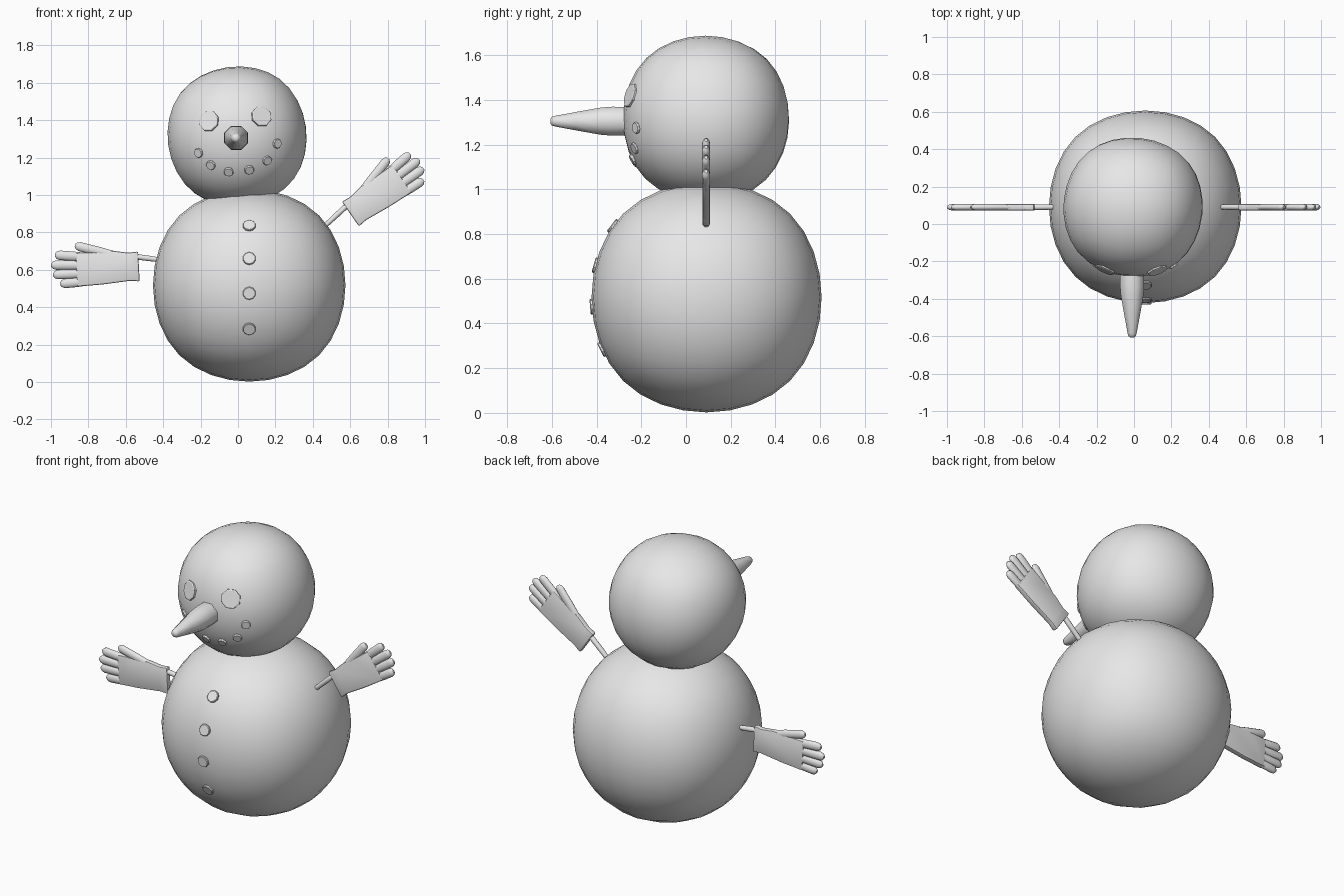
import bpy, bmesh, math
from mathutils import Vector, Matrix

cube = bpy.data.objects.get("Cube")
if cube:
    bpy.data.objects.remove(cube, do_unlink=True)

# One plain grey for every part
grey = bpy.data.materials.new("plain_grey")
grey.use_nodes = True
grey.diffuse_color = (0.8, 0.8, 0.8, 1)
grey.node_tree.nodes["Principled BSDF"].inputs["Base Color"].default_value = (0.8, 0.8, 0.8, 1)


def finish(name, bm, sharp=None):
    """Turn a bmesh into a smooth shaded object."""
    bmesh.ops.recalc_face_normals(bm, faces=bm.faces)
    mesh = bpy.data.meshes.new(name)
    bm.to_mesh(mesh)
    bm.free()
    mesh.materials.append(grey)
    obj = bpy.data.objects.new(name, mesh)
    bpy.context.collection.objects.link(obj)
    bpy.ops.object.select_all(action="DESELECT")
    obj.select_set(True)
    bpy.context.view_layer.objects.active = obj
    if sharp:
        bpy.ops.object.shade_smooth_by_angle(angle=math.radians(sharp))
    else:
        bpy.ops.object.shade_smooth()
    return obj


def snowball(name, centre, radius, turn=(0, 0, 0)):
    """A cube rounded into a ball by subdivision."""
    bm = bmesh.new()
    bmesh.ops.create_cube(bm, size=2 * radius / 0.84)
    obj = finish(name, bm)
    obj.location = centre
    obj.rotation_euler = [math.radians(a) for a in turn]
    mod = obj.modifiers.new("round", "SUBSURF")
    mod.levels = mod.render_levels = 3
    return obj


def lathe(bm, rings, sides, frame=Matrix(), flat=1.0):
    """Capped rings of (radius, height) around z; flat squashes y."""
    loops = []
    for r, h in rings:
        angles = [2 * math.pi * (i + 0.5) / sides for i in range(sides)]
        loops.append([bm.verts.new(frame @ Vector((r * math.cos(a), flat * r * math.sin(a), h)))
                      for a in angles])
    for a, b in zip(loops, loops[1:]):
        for i in range(sides):
            j = (i + 1) % sides
            bm.faces.new((a[i], a[j], b[j], b[i]))
    bm.faces.new(loops[0])
    bm.faces.new(loops[-1])


def rod(bm, start, end, r, flat=1.0):
    """Round-ended rod between two points in the xz plane."""
    a, b = Vector(start), Vector(end)
    axis = (b - a).normalized()
    side = Vector((0, 1, 0)).cross(axis)
    frame = Matrix((side, Vector((0, 1, 0)), axis)).transposed().to_4x4()
    frame.translation = a
    n = (b - a).length
    lathe(bm, [(r * 0.9, 0), (r, n * 0.4), (r, n - r), (r * 0.8, n - r * 0.4), (r * 0.35, n)],
          12, frame, flat)


def stud(name, ball, x, z, r, sides):
    """A thin disc set on the front of a ball, facing along its surface."""
    evaluated = ball.evaluated_get(bpy.context.evaluated_depsgraph_get())
    inv = ball.matrix_world.inverted()
    hit, point, normal, _ = evaluated.ray_cast(inv @ Vector((x, -2, z)),
                                               inv.to_3x3() @ Vector((0, 1, 0)))
    point = ball.matrix_world @ point
    out = (point - ball.location).normalized()
    frame = Matrix.Translation(point) @ out.to_track_quat("Z", "Y").to_matrix().to_4x4()
    bm = bmesh.new()
    lathe(bm, [(r, -0.03), (r, 0.006), (r * 0.9, 0.01)], sides, frame)
    finish(name, bm, 30)


# Body and head
body = snowball("body", (0.06, 0.092, 0.517), 0.515)
head = snowball("head", (-0.005, 0.09, 1.315), 0.372, (0, -8, -6))
bpy.context.view_layer.update()

# Eyes, mouth and buttons
for side, x, z in (("right", -0.155, 1.395), ("left", 0.125, 1.42)):
    stud(side + "_eye", head, x, z, 0.057, 8)
mouth = [(-0.21, 1.225), (-0.145, 1.16), (-0.05, 1.125),
         (0.06, 1.135), (0.155, 1.185), (0.208, 1.275)]
for i, (x, z) in enumerate(mouth):
    stud(f"mouth_stone_{i + 1}", head, x, z, 0.026, 10)
for i, z in enumerate((0.835, 0.66, 0.475, 0.285)):
    stud(f"button_{i + 1}", body, 0.06, z, 0.035, 10)

# Nose
bm = bmesh.new()
frame = Matrix.Translation((-0.01, -0.27, 1.305)) @ Matrix.Rotation(math.pi / 2, 4, "X")
lathe(bm, [(0.069, 0), (0.07, 0.06), (0.066, 0.11), (0.045, 0.22),
           (0.026, 0.315), (0.021, 0.33), (0.01, 0.337)], 8, frame)
finish("nose", bm, 50)


def glove(name, cuff, angle, side):
    """Flat glove: u runs to the fingertips, v to the thumb."""
    bm = bmesh.new()
    upper = [(0, 0.078), (0.05, 0.074), (0.13, 0.088), (0.22, 0.086), (0.335, 0.088)]
    lower = [(0.335, -0.092), (0.2, -0.088), (0.05, -0.076), (0, -0.082)]
    outline = [bm.verts.new((u, -0.017, v)) for u, v in upper + lower]
    face = bm.faces.new(outline)
    grown = bmesh.ops.extrude_face_region(bm, geom=[face])["geom"]
    bmesh.ops.translate(bm, vec=(0, 0.034, 0),
                        verts=[g for g in grown if isinstance(g, bmesh.types.BMVert)])
    bmesh.ops.bevel(bm, geom=list(bm.edges), offset=0.008, segments=2,
                    affect="EDGES", profile=0.5)
    # Thumb and four fingers
    rod(bm, (0.12, 0, 0.062), (0.335, 0, 0.128), 0.025, 0.72)
    for v0, v1, tip in ((0.064, 0.083, 0.445), (0.02, 0.03, 0.468),
                        (-0.024, -0.022, 0.46), (-0.068, -0.073, 0.425)):
        rod(bm, (0.29, 0, v0), (tip, 0, v1), 0.026, 0.7)
    obj = finish(name, bm, 40)
    turn = Matrix.Rotation(-math.radians(angle), 4, "Y")
    obj.data.transform(Matrix.Diagonal((side, 1, 1, 1)) @ turn)
    obj.data.flip_normals() if side < 0 else None
    obj.location = cuff


glove("right_glove", (-0.53, 0.09, 0.62), -3, -1)
glove("left_glove", (0.6, 0.09, 0.9), 34.5, 1)

# Stick arms
for name, start, end in (("right_arm", (-0.43, 0.09, 0.655), (-0.56, 0.09, 0.672)),
                         ("left_arm", (0.47, 0.09, 0.84), (0.6, 0.09, 0.96))):
    bm = bmesh.new()
    rod(bm, start, end, 0.015)
    finish(name, bm, 40)
